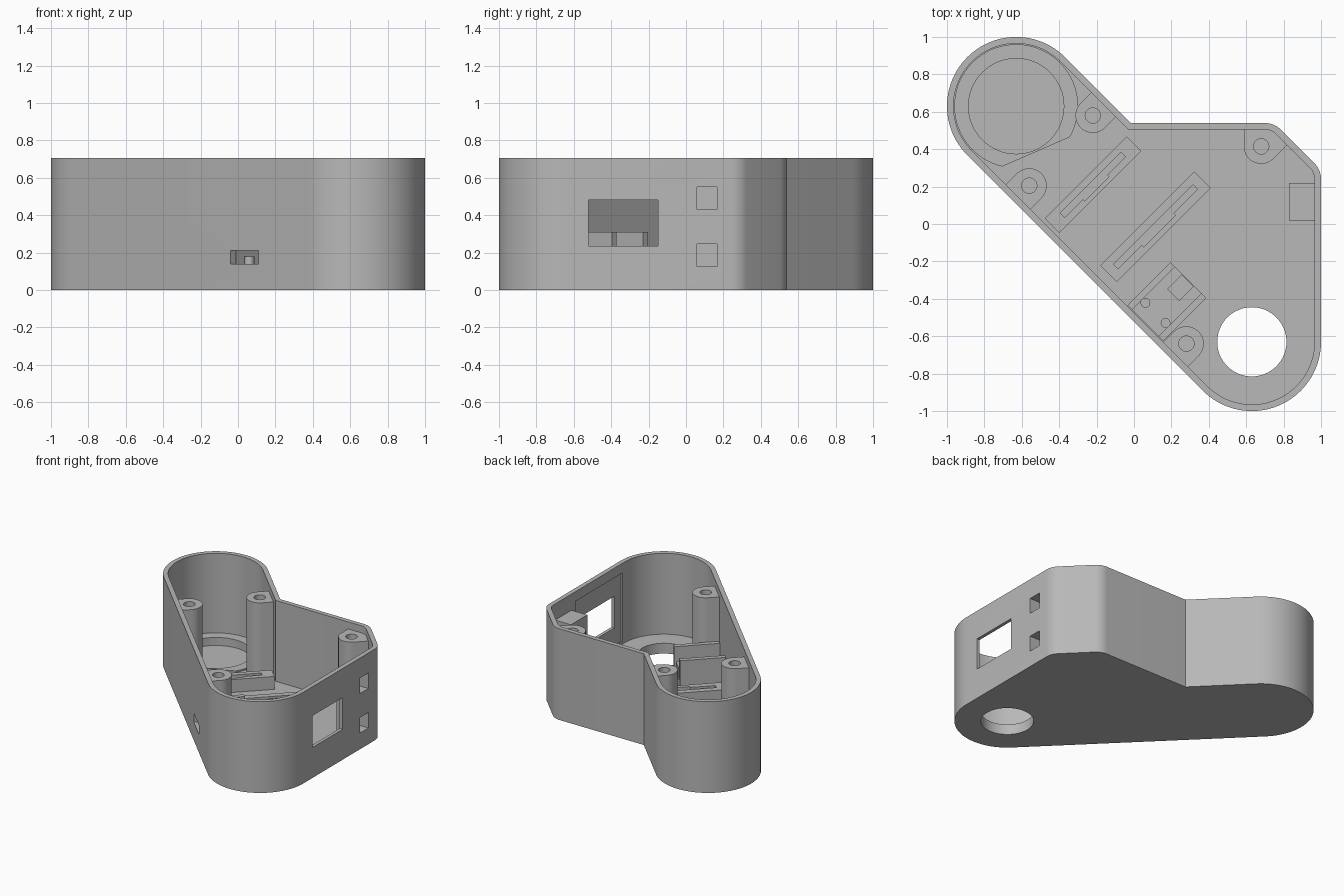
import bpy, bmesh
from math import sin, cos, radians, sqrt
from mathutils import Vector

cube = bpy.data.objects.get("Cube")
if cube:
    bpy.data.objects.remove(cube, do_unlink=True)

grey = bpy.data.materials.new("plain_grey")
grey.use_nodes = True
grey.diffuse_color = (0.48, 0.48, 0.48, 1)
grey.node_tree.nodes["Principled BSDF"].inputs["Base Color"].default_value = grey.diffuse_color

HEIGHT, FLOOR, WALL = 0.705, 0.08, 0.035
TOWER, PIVOT = (-0.63, 0.63), (0.63, -0.63)
DIAG = -45  # local x runs along the long wall, local y points inwards


def arc(c, r, a0, a1, n=24):
    return [(c[0] + r * cos(radians(a0 + (a1 - a0) * i / n)),
             c[1] + r * sin(radians(a0 + (a1 - a0) * i / n))) for i in range(n + 1)]


def prism(name, pts, z0, z1):
    bm = bmesh.new()
    face = bm.faces.new([bm.verts.new((x, y, z0)) for x, y in pts])
    out = bmesh.ops.extrude_face_region(bm, geom=[face])
    bmesh.ops.translate(bm, vec=(0, 0, z1 - z0),
                        verts=[v for v in out["geom"] if isinstance(v, bmesh.types.BMVert)])
    bmesh.ops.recalc_face_normals(bm, faces=bm.faces)
    mesh = bpy.data.meshes.new(name)
    bm.to_mesh(mesh)
    bm.free()
    mesh.materials.append(grey)
    ob = bpy.data.objects.new(name, mesh)
    bpy.context.collection.objects.link(ob)
    return ob


def cylinder(name, c, r, z0, z1, n=48):
    return prism(name, arc(c, r, 0, 360, n)[:-1], z0, z1)


def box(name, c, sx, sy, z0, z1, angle=0):
    ca, sa = cos(radians(angle)), sin(radians(angle))
    corners = [(-sx / 2, -sy / 2), (sx / 2, -sy / 2), (sx / 2, sy / 2), (-sx / 2, sy / 2)]
    return prism(name, [(c[0] + x * ca - y * sa, c[1] + x * sa + y * ca)
                        for x, y in corners], z0, z1)


def cut(ob, *cutters):
    bpy.context.view_layer.objects.active = ob
    for c in cutters:
        mod = ob.modifiers.new("cut", "BOOLEAN")
        mod.operation, mod.solver, mod.object = "DIFFERENCE", "EXACT", c
        bpy.ops.object.modifier_apply(modifier=mod.name)
        bpy.data.objects.remove(c, do_unlink=True)


def outline(d):
    """Case outline moved inwards by d."""
    return (arc(TOWER, 0.37 - d, 45, 225, 48) + arc(PIVOT, 0.37 - d, 225, 360, 36)
            + arc((0.88, 0.24), 0.12 - d, 0, 45, 8) + arc((0.70, 0.42), 0.12 - d, 45, 90, 8)
            + [(-0.017 - (sqrt(2) - 1) * d, 0.54 - d)])


def button_holes():
    return [box("cutter", (0.95, 0.112), 0.18, 0.105, z, z + 0.12) for z in (0.125, 0.43)]


# Case shell with its openings
case = prism("case_shell", outline(0), 0, HEIGHT)
cut(case,
    prism("cutter", outline(WALL), FLOOR, 1),
    cylinder("cutter", PIVOT, 0.185, -0.1, 0.2, 64),
    cylinder("cutter", TOWER, 0.255, 0.03, 0.2, 64),
    box("cutter", (0.925, -0.315), 0.1, 0.57, 0.1, 0.63),
    box("cutter", (0.98, -0.335), 0.2, 0.37, 0.235, 0.48),
    box("cutter", (0.035, -0.558), 0.21, 0.2, 0.14, 0.21, DIAG),
    *button_holes())

# Raised ring around the tower recess, flattened on the inner side
ring = prism("tower_ring", arc(TOWER, 0.331, -30, 257, 60), FLOOR - 0.01, FLOOR + 0.012)
cut(ring, cylinder("cutter", TOWER, 0.2549, 0, 0.2, 64))

# Button block behind the two small holes
block = box("button_block", (0.90, 0.12), 0.14, 0.2, FLOOR - 0.01, 0.58)
cut(block, *button_holes())

# Screw posts, each merging into the nearest wall
R = 0.093


def post(name, c, a0, ends):
    pts = arc(c, R, a0[0], a0[1], 20) + ends
    ob = prism(name, pts, FLOOR - 0.01, 0.65)
    cut(ob, cylinder("cutter", c, 0.041, 0.25, 0.8, 24))


for name, c, side in (("tower_post", (-0.22, 0.58), 1),
                      ("long_wall_post", (-0.56, 0.205), -1),
                      ("pivot_post", (0.28, -0.64), -1)):
    start = 135 if side > 0 else -45
    step = Vector((1, 1)).normalized() * 0.1 * side
    rim = arc(c, R, start, start + 180, 1)
    post(name, c, (start, start + 180),
         [tuple(Vector(p) + step) for p in reversed(rim)])
post("corner_post", (0.68, 0.415), (180, 315), [(0.833, 0.436), (0.76, 0.505), (0.587, 0.52)])

# Two slotted board holders
for name, c, w, length, slot in (("small_board_holder", (-0.22, 0.21), 0.11, 0.62, 0.46),
                                 ("large_board_holder", (0.115, -0.015), 0.125, 0.71, 0.6)):
    holder = box(name, c, w, length, FLOOR - 0.01, 0.18, DIAG)
    off = (c[0] + 0.01, c[1] - 0.01)
    cut(holder, box("cutter", c, 0.034, slot, 0.11, 0.3, DIAG),
        box("cutter", off, 0.034, slot * 0.4, 0.11, 0.3, DIAG))

# Socket cradle beside the slot in the long wall
centre = Vector((0.175, -0.415))
along = Vector((1, -1)).normalized()
inward = Vector((1, 1)).normalized()
box("socket_bed", centre, 0.27, 0.325, FLOOR - 0.01, 0.14, DIAG)
for name, s in (("socket_side_a", -1), ("socket_side_b", 1)):
    box(name, centre + along * 0.118 * s, 0.035, 0.325, FLOOR - 0.01, 0.31, DIAG)
    cylinder("socket_pin", centre + along * 0.076 * s - inward * 0.085, 0.026, 0.13, 0.18, 20)
box("socket_stop", centre + inward * 0.105, 0.09, 0.11, 0.13, 0.22, DIAG)

# Smooth curved walls, keep the edges crisp
bpy.ops.object.select_all(action="DESELECT")
for ob in bpy.context.collection.objects:
    if ob.type == "MESH" and grey.name in ob.data.materials:
        ob.select_set(True)
        bpy.context.view_layer.objects.active = ob
bpy.ops.object.shade_smooth_by_angle(angle=radians(30))
